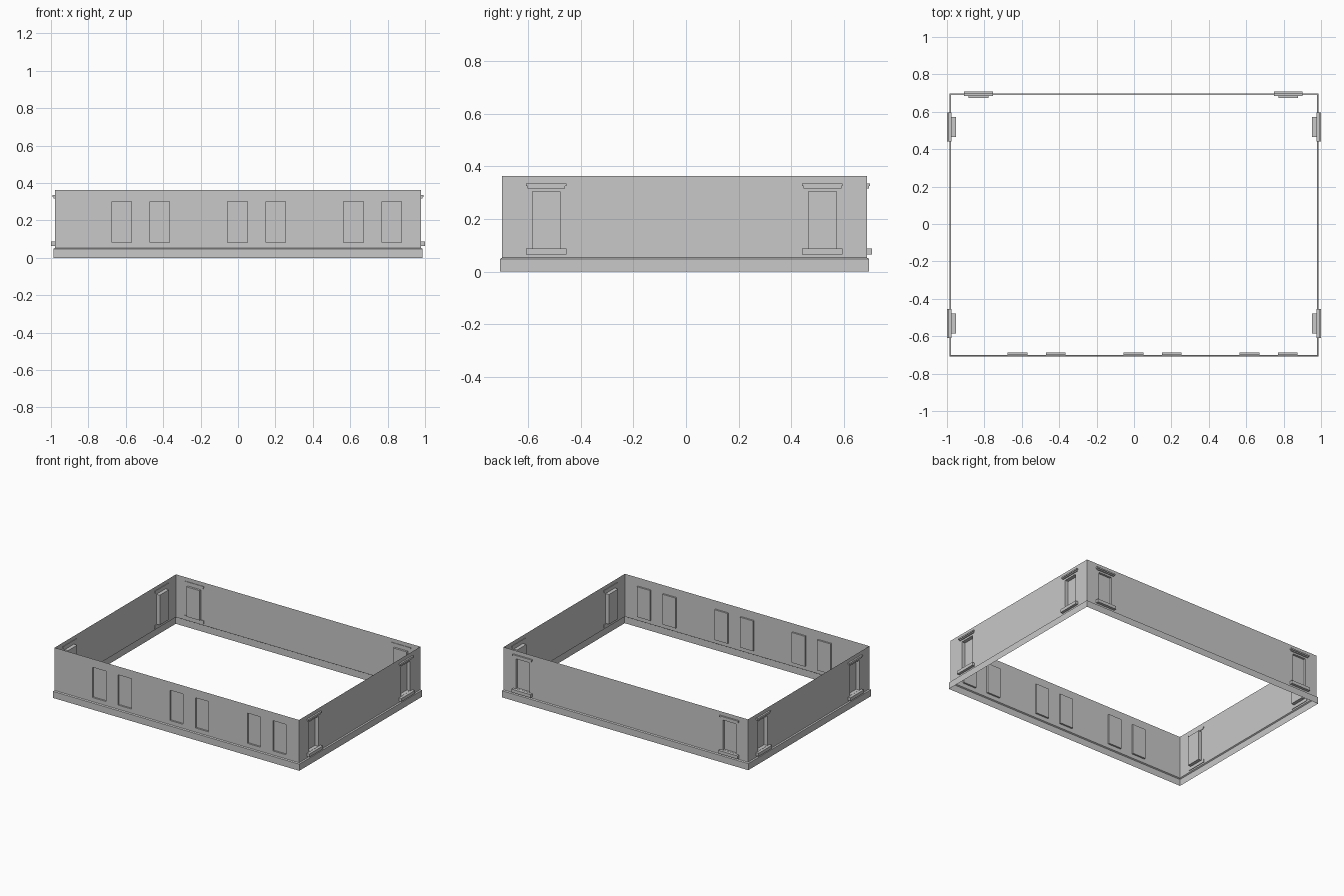
import bpy
import bmesh
from mathutils import Vector

cube = bpy.data.objects.get("Cube")
if cube:
    bpy.data.objects.remove(cube, do_unlink=True)

grey = bpy.data.materials.new("plain_grey")
grey.use_nodes = True
grey.diffuse_color = (0.58, 0.58, 0.58, 1)
grey.node_tree.nodes["Principled BSDF"].inputs["Base Color"].default_value = (0.58, 0.58, 0.58, 1)

X, FRONT, BACK = 0.979, -0.70, 0.689      # wall planes
LEDGE, TOP, RIM = 0.053, 0.363, 0.008     # plinth top, wall top, plinth overhang


def finish(name, bm):
    bmesh.ops.remove_doubles(bm, verts=bm.verts, dist=0.0001)
    mesh = bpy.data.meshes.new(name)
    bm.to_mesh(mesh)
    bm.free()
    mesh.materials.append(grey)
    bpy.context.collection.objects.link(bpy.data.objects.new(name, mesh))


def wall(name, place, start, end, centres, half, low, high, depth):
    """Sheet wall with recessed window panels; place(u, outward, z) gives a point."""
    bm = bmesh.new()

    def quad(*points):
        bm.faces.new([bm.verts.new(place(*p)) for p in points])

    us = sorted([start, end] + [c + s * half for c in centres for s in (-1, 1)])
    zs = [LEDGE, low, high, TOP]
    for a, b in zip(us, us[1:]):
        window = any(abs((a + b) / 2 - c) < half for c in centres)
        for c, d in zip(zs, zs[1:]):
            if not (window and c == low):
                quad((a, 0, c), (b, 0, c), (b, 0, d), (a, 0, d))
                continue
            # recessed panel and its four reveals
            ring = [(a, c), (b, c), (b, d), (a, d)]
            quad(*[(u, -depth, z) for u, z in ring])
            for (u, z), (v, w) in zip(ring, ring[1:] + ring[:1]):
                quad((u, 0, z), (v, 0, w), (v, -depth, w), (u, -depth, z))
    bmesh.ops.remove_doubles(bm, verts=bm.verts, dist=0.0001)
    bmesh.ops.recalc_face_normals(bm, faces=bm.faces)
    outward = place(0, 1, 0) - place(0, 0, 0)
    if max(bm.faces, key=lambda f: f.calc_area()).normal.dot(outward) < 0:
        bmesh.ops.reverse_faces(bm, faces=bm.faces)
    finish(name, bm)


def slab(name, place, u, half, inner, outer, low, high):
    """Box lying against a wall."""
    bm = bmesh.new()
    bmesh.ops.create_cube(bm, size=1)
    for v in bm.verts:
        v.co = place(u + 2 * half * v.co.x,
                     outer if v.co.y > 0 else inner,
                     high if v.co.z > 0 else low)
    bmesh.ops.recalc_face_normals(bm, faces=bm.faces)
    finish(name, bm)


def on_front(u, out, z):
    return Vector((u, FRONT - out, z))


def on_back(u, out, z):
    return Vector((u, BACK + out, z))


def on_left(u, out, z):
    return Vector((X + out, u, z))


def on_right(u, out, z):
    return Vector((-X - out, u, z))


# Front wall with three pairs of plain windows
pairs = [c + s for c in (-0.52, 0.1, 0.72) for s in (-0.102, 0.102)]
wall("front_wall", on_front, -X, X, pairs, 0.053, 0.083, 0.302, 0.012)

# Side and back walls with trimmed windows near the corners
sides = [("left", on_left, FRONT, BACK, (-0.532, 0.519), 0.026),
         ("right", on_right, FRONT, BACK, (-0.532, 0.519), 0.026),
         ("back", on_back, -X, X, (-0.832, 0.825), 0.015)]
for side, place, start, end, centres, depth in sides:
    wall(side + "_wall", place, start, end, centres, 0.053, 0.088, 0.304, depth)
    for i, c in enumerate(centres, 1):
        tag = f"{side}_window_{i}_"
        slab(tag + "sill", place, c, 0.077, -0.004, 0.02, 0.064, 0.087)
        slab(tag + "lintel", place, c, 0.072, -0.004, 0.007, 0.317, 0.325)
        slab(tag + "lintel_cap", place, c, 0.077, -0.004, 0.012, 0.325, 0.335)

# Plinth skirt with a small sloped ledge
bm = bmesh.new()
loops = []
for out, z in ((RIM, 0), (RIM, 0.048), (0, LEDGE)):
    loops.append([bm.verts.new(p) for p in (
        (-X - out, FRONT - out, z), (X + out, FRONT - out, z),
        (X + out, BACK + out, z), (-X - out, BACK + out, z))])
for lower, upper in zip(loops, loops[1:]):
    for i in range(4):
        j = (i + 1) % 4
        bm.faces.new((lower[i], lower[j], upper[j], upper[i]))
finish("plinth", bm)
